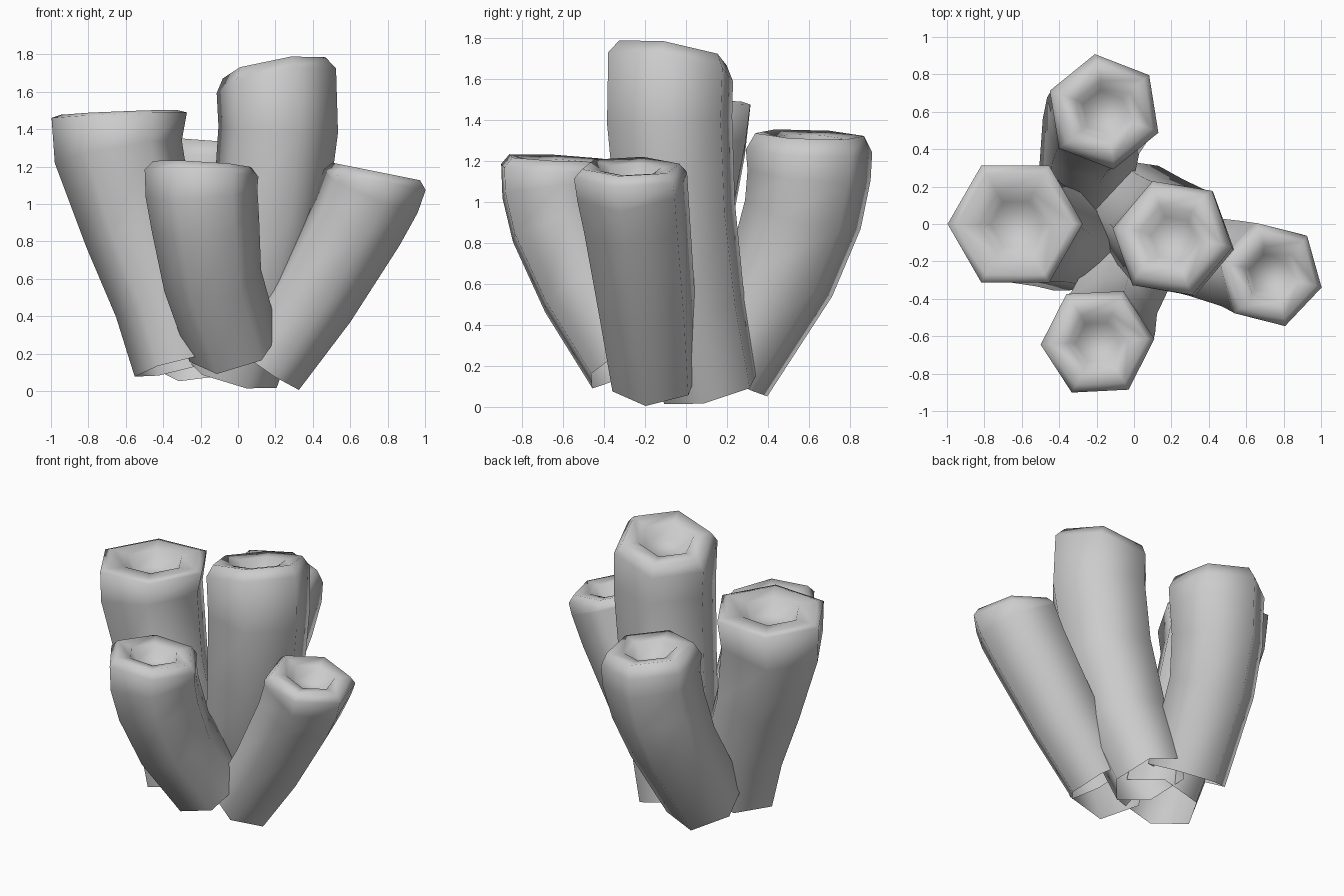
import bpy, bmesh
from math import cos, sin, radians
from mathutils import Vector

if "Cube" in bpy.data.objects:
    bpy.data.objects.remove(bpy.data.objects["Cube"])

SIDES = 6
UP = Vector((0, 0, 1))


def ring(bm, centre, axis, radius, phase):
    """Hexagonal ring of vertices square to the given axis."""
    turn = UP.rotation_difference(axis)
    out = []
    for i in range(SIDES):
        a = radians(phase + i * 360 / SIDES)
        out.append(bm.verts.new(centre + turn @ Vector((cos(a) * radius, sin(a) * radius, 0))))
    return out


def tube(name, path, top_axis, phase, bevel):
    """path: (x, y, z, radius) from open base to shoulder; then a rim and a cup."""
    bm = bmesh.new()
    pts = [Vector(p[:3]) for p in path]
    top = Vector(top_axis).normalized()
    rings = []
    for i, p in enumerate(path):
        if i == len(path) - 1:
            axis = top
        else:
            axis = (pts[i + 1] - pts[max(i - 1, 0)]).normalized()
        rings.append(ring(bm, pts[i], axis, p[3], phase))
    # rim bevel, inner lip, cup floor
    r = path[-1][3]
    for scale, lift in ((0.86, bevel), (0.53, bevel - 0.015), (0.38, bevel - 0.10)):
        rings.append(ring(bm, pts[-1] + top * lift, top, r * scale, phase))
    for lo, hi in zip(rings, rings[1:]):
        for i in range(SIDES):
            j = (i + 1) % SIDES
            bm.faces.new((lo[i], lo[j], hi[j], hi[i]))
    bm.faces.new(rings[-1])
    for f in bm.faces:
        f.smooth = True
    mesh = bpy.data.meshes.new(name)
    bm.to_mesh(mesh)
    bm.free()
    ob = bpy.data.objects.new(name, mesh)
    bpy.context.collection.objects.link(ob)


# wide left tube
tube("left_tube", [(-0.30, -0.13, 0.14, 0.26), (-0.385, -0.09, 0.48, 0.28),
                   (-0.525, -0.05, 0.86, 0.30), (-0.64, -0.01, 1.28, 0.345),
                   (-0.635, 0, 1.475, 0.362)], (-0.04, 0.02, 1), 0, 0.015)
# tall centre tube
tube("centre_tube", [(-0.03, 0.12, 0.09, 0.25), (0.08, 0.02, 0.50, 0.285),
                     (0.17, -0.05, 0.95, 0.31), (0.215, -0.08, 1.40, 0.325),
                     (0.205, -0.075, 1.66, 0.33)], (-0.18, 0.17, 1), -10, 0.07)
# front tube
tube("front_tube", [(-0.02, -0.27, 0.23, 0.25), (-0.135, -0.48, 0.59, 0.265),
                    (-0.175, -0.60, 0.90, 0.29), (-0.195, -0.63, 1.06, 0.30),
                    (-0.195, -0.63, 1.165, 0.305)], (0.06, 0.05, 1), 3, 0.05)
# leaning right tube
tube("right_tube", [(0.15, -0.15, 0.13, 0.22), (0.40, -0.19, 0.50, 0.245),
                    (0.635, -0.24, 0.91, 0.27), (0.71, -0.262, 1.07, 0.283),
                    (0.73, -0.27, 1.13, 0.287)], (0.20, 0, 1), -14, 0.045)
# back tube
tube("back_tube", [(-0.27, 0.18, 0.18, 0.255), (-0.23, 0.47, 0.66, 0.275),
                   (-0.19, 0.57, 0.94, 0.295), (-0.16, 0.60, 1.13, 0.305),
                   (-0.16, 0.60, 1.25, 0.312)], (0.09, 0.04, 1), 39, 0.08)
